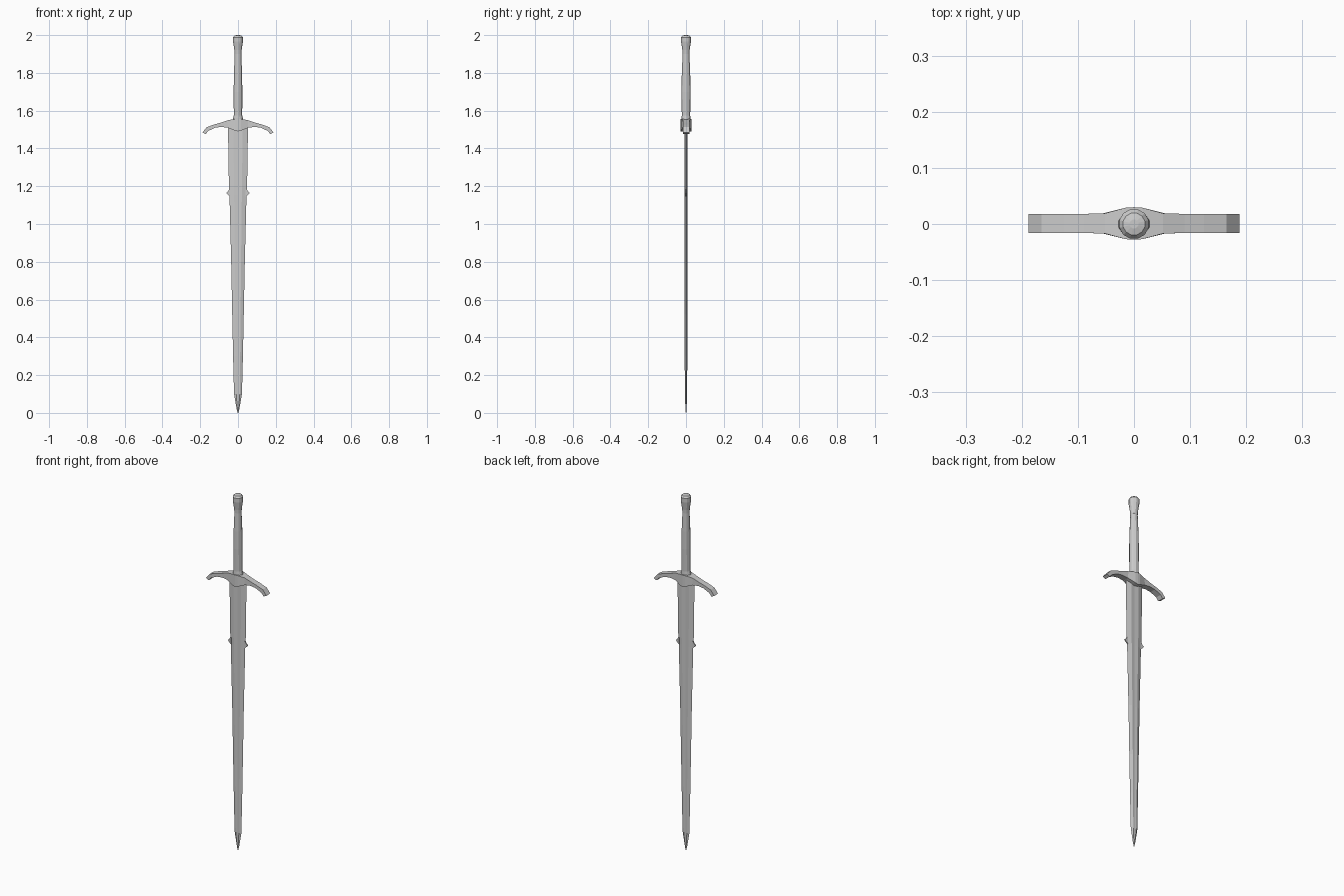
import bpy, bmesh
from math import sin, cos, pi


def loft(name, rings, smooth=None):
    """Skin a list of equal-length point rings and cap both ends."""
    bm = bmesh.new()
    loops = [[bm.verts.new(p) for p in r] for r in rings]
    n = len(rings[0])
    for a, b in zip(loops, loops[1:]):
        for i in range(n):
            j = (i + 1) % n
            bm.faces.new((a[i], a[j], b[j], b[i]))
    bm.faces.new(loops[0])
    bm.faces.new(loops[-1])
    bmesh.ops.recalc_face_normals(bm, faces=bm.faces)
    mesh = bpy.data.meshes.new(name)
    bm.to_mesh(mesh)
    bm.free()
    ob = bpy.data.objects.new(name, mesh)
    bpy.context.collection.objects.link(ob)
    return ob


# Blade: flattened section with a raised centre and thin edges
def blade_ring(z, w, t):
    k = 0.45 * w
    return [(-w, 0, z), (-k, -t, z), (0, -t * 0.8, z), (k, -t, z),
            (w, 0, z), (k, t, z), (0, t * 0.8, z), (-k, t, z)]


blade = [(0.0, 0.002, 0.001), (0.02, 0.007, 0.003), (0.10, 0.021, 0.006),
         (0.30, 0.026, 0.007), (0.52, 0.0305, 0.007), (0.80, 0.036, 0.007),
         (1.15, 0.045, 0.007), (1.19, 0.048, 0.007), (1.52, 0.053, 0.007)]
loft("blade", [blade_ring(*s) for s in blade])

# Small barbs on both blade edges
for side, label in ((-1, "left"), (1, "right")):
    outline = [(0.040, 1.145), (0.050, 1.152), (0.062, 1.165),
               (0.052, 1.173), (0.046, 1.185), (0.040, 1.185)]
    loft("barb_" + label, [[(side * x, y, z) for x, z in outline]
                           for y in (-0.003, 0.003)])

# Crossguard: x, bottom x, top z, bottom z, half depth (mirrored)
half = [(0.188, 0.171, 1.485, 1.476, 0.017), (0.165, 0.157, 1.513, 1.493, 0.017),
        (0.125, 0.120, 1.527, 1.510, 0.017), (0.090, 0.088, 1.537, 1.514, 0.017),
        (0.052, 0.055, 1.550, 1.510, 0.018), (0.015, 0.015, 1.556, 1.494, 0.028)]
stations = ([(-a, -b, t, c, d) for a, b, t, c, d in half]
            + [(0, 0, 1.556, 1.490, 0.029)] + half[::-1])
loft("crossguard", [[(a, 0.001 - d, t), (a, 0.001 + d, t),
                     (b, 0.001 + d, c), (b, 0.001 - d, c)]
                    for a, b, t, c, d in stations])


# Grip with collar, and pommel: z, x radius, y radius
def ring(z, rx, ry, n):
    return [(rx * cos(2 * pi * (i + 0.5) / n), ry * sin(2 * pi * (i + 0.5) / n), z)
            for i in range(n)]


grip = [(1.54, 0.031, 0.024), (1.56, 0.027, 0.024), (1.575, 0.023, 0.023),
        (1.70, 0.024, 0.025), (1.80, 0.022, 0.023), (1.91, 0.018, 0.018)]
loft("grip", [ring(*s, 12) for s in grip])

pommel = [(1.90, 0.019, 0.019), (1.92, 0.020, 0.020), (1.965, 0.027, 0.027),
          (1.988, 0.027, 0.027), (1.997, 0.020, 0.020), (2.0, 0.008, 0.008)]
loft("pommel", [ring(*s, 12) for s in pommel])
